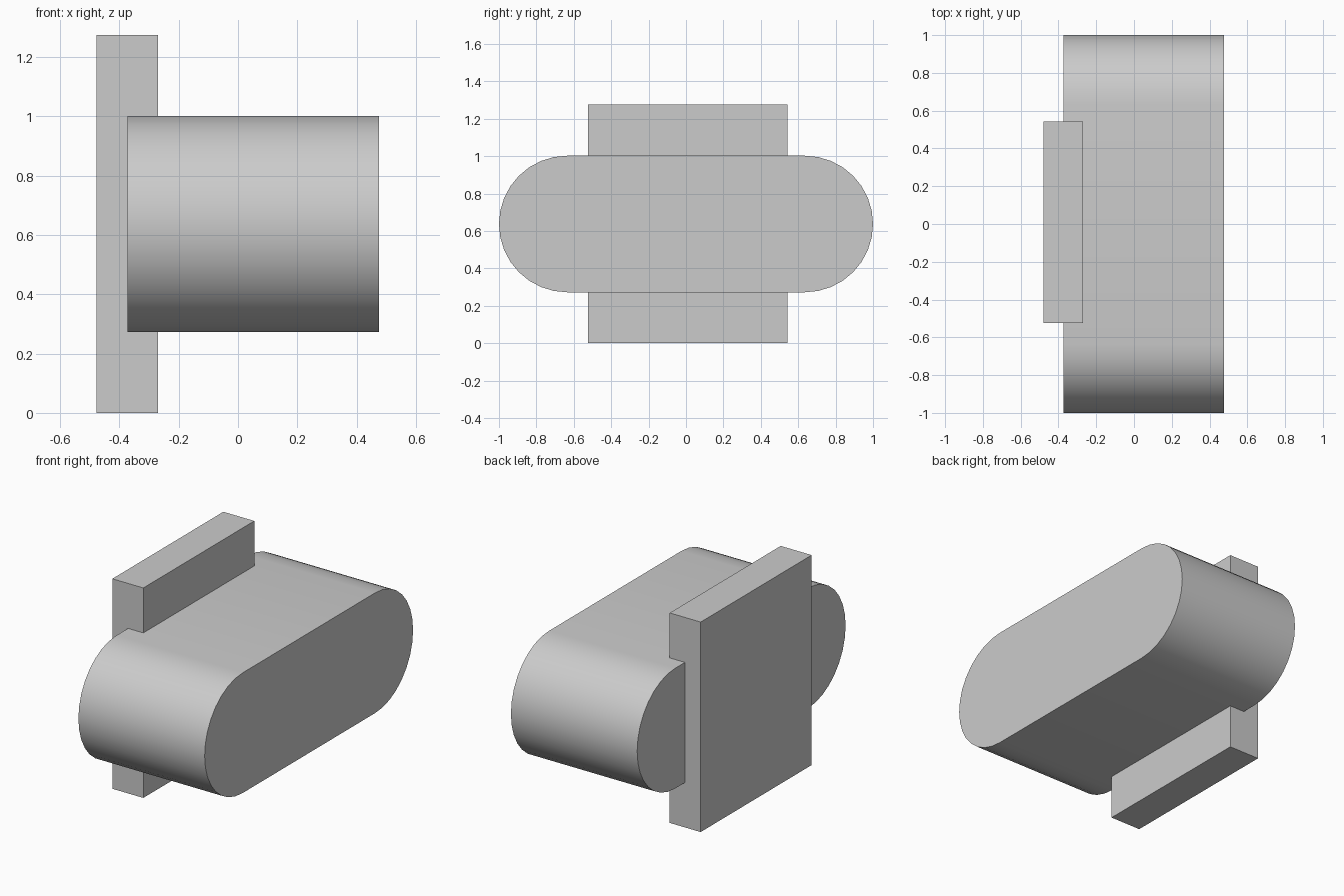
import bpy
import bmesh
import math

if "Cube" in bpy.data.objects:
    bpy.data.objects.remove(bpy.data.objects["Cube"], do_unlink=True)

# Single grey material
grey = bpy.data.materials.new("light_grey")
grey.use_nodes = True
colour = (0.6, 0.6, 0.6, 1)
grey.diffuse_color = colour
grey.node_tree.nodes["Principled BSDF"].inputs["Base Color"].default_value = colour


def extrude_profile(name, profile, x_min, x_max):
    """Extrude a closed (y, z) outline along x."""
    bm = bmesh.new()
    face = bm.faces.new([bm.verts.new((x_min, y, z)) for y, z in profile])
    result = bmesh.ops.extrude_face_region(bm, geom=[face])
    verts = [g for g in result["geom"] if isinstance(g, bmesh.types.BMVert)]
    bmesh.ops.translate(bm, verts=verts, vec=(x_max - x_min, 0, 0))
    bmesh.ops.recalc_face_normals(bm, faces=bm.faces[:])
    mesh = bpy.data.meshes.new(name)
    bm.to_mesh(mesh)
    bm.free()
    mesh.materials.append(grey)
    obj = bpy.data.objects.new(name, mesh)
    bpy.context.collection.objects.link(obj)
    return obj


# Rounded body: a stadium outline with two half-circle ends
radius, centre_z, steps = 0.365, 0.637, 16
outline = []
for side in (1, -1):
    for i in range(steps + 1):
        a = -math.pi / 2 + math.pi * i / steps
        outline.append((side * (1 - radius + radius * math.cos(a)),
                        centre_z + side * radius * math.sin(a)))
body = extrude_profile("rounded_body", outline, -0.372, 0.476)

# Flat mounting plate across one end
y0, y1, height = -0.523, 0.542, 1.275
plate = extrude_profile("mounting_plate",
                        [(y0, 0), (y1, 0), (y1, height), (y0, height)],
                        -0.478, -0.27)

# Smooth the curved ends, keep the rims sharp
bpy.ops.object.select_all(action="DESELECT")
body.select_set(True)
bpy.context.view_layer.objects.active = body
bpy.ops.object.shade_smooth_by_angle(angle=math.radians(30))
